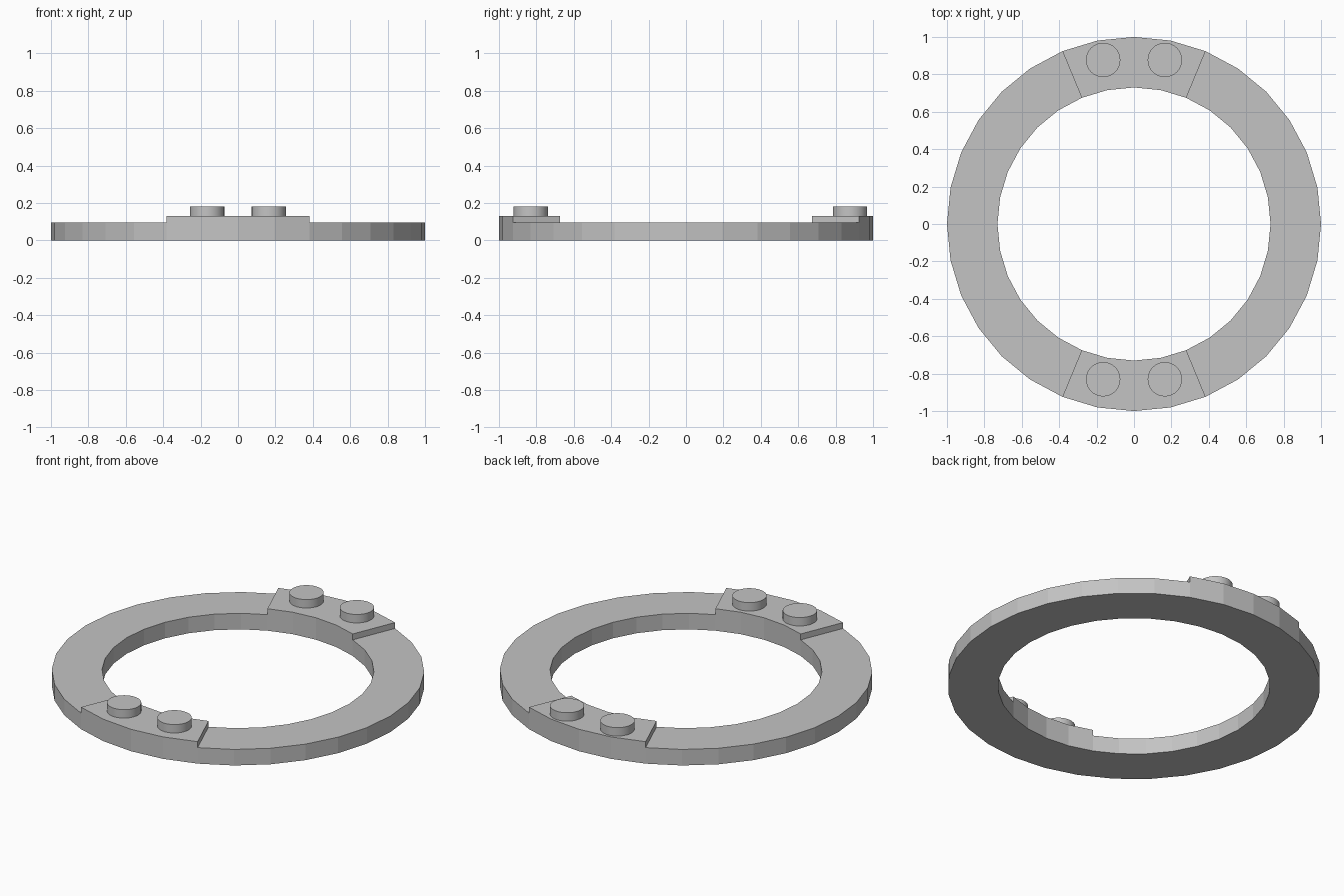
import bpy, bmesh, math
from mathutils import Vector

old = bpy.data.objects.get("Cube")
if old:
    bpy.data.objects.remove(old, do_unlink=True)

SIDES = 32
OUTER, INNER = 1.0, 0.73
RING_TOP, PAD_TOP, STUD_TOP = 0.095, 0.13, 0.18

grey = bpy.data.materials.new("light grey")
grey.use_nodes = True
colour = (0.55, 0.55, 0.55, 1)
grey.diffuse_color = colour
grey.node_tree.nodes["Principled BSDF"].inputs["Base Color"].default_value = colour


def make_object(name, bm):
    bmesh.ops.recalc_face_normals(bm, faces=bm.faces)
    mesh = bpy.data.meshes.new(name)
    bm.to_mesh(mesh)
    bm.free()
    mesh.materials.append(grey)
    obj = bpy.data.objects.new(name, mesh)
    bpy.context.collection.objects.link(obj)
    return obj


def raise_faces(bm, faces, height):
    result = bmesh.ops.extrude_face_region(bm, geom=faces)
    verts = [g for g in result["geom"] if isinstance(g, bmesh.types.BMVert)]
    bmesh.ops.translate(bm, verts=verts, vec=(0, 0, height))


# Faceted ring: a rectangular section swept around z
bm = bmesh.new()
section = [(INNER, 0), (OUTER, 0), (OUTER, RING_TOP), (INNER, RING_TOP)]
loops = []
for i in range(SIDES):
    a = math.tau * i / SIDES
    loops.append([bm.verts.new((r * math.cos(a), r * math.sin(a), z)) for r, z in section])
for i in range(SIDES):
    here, there = loops[i], loops[(i + 1) % SIDES]
    for j in range(4):
        k = (j + 1) % 4
        bm.faces.new((here[j], there[j], there[k], here[k]))
bmesh.ops.recalc_face_normals(bm, faces=bm.faces)

# Raised pads: the four top segments at the front and at the back
for side in (-1, 1):
    pad = []
    for f in bm.faces:
        c = f.calc_center_median()
        if f.normal.z > 0.9 and c.y * side > 0 and abs(c.x) < abs(c.y) * math.tan(math.pi / 8):
            pad.append(f)
    raise_faces(bm, pad, PAD_TOP - RING_TOP)
make_object("ring_with_pads", bm)

# Studs: a pair on each pad
for place, y in (("front", -0.83), ("back", 0.877)):
    for side, x in (("right", -0.165), ("left", 0.165)):
        bm = bmesh.new()
        bmesh.ops.create_cone(bm, cap_ends=True, segments=32, radius1=0.092,
                              radius2=0.092, depth=STUD_TOP - PAD_TOP)
        bmesh.ops.translate(bm, verts=bm.verts, vec=Vector((x, y, (STUD_TOP + PAD_TOP) / 2)))
        stud = make_object(f"{place}_{side}_stud", bm)
        bpy.ops.object.select_all(action="DESELECT")
        stud.select_set(True)
        bpy.context.view_layer.objects.active = stud
        bpy.ops.object.shade_smooth_by_angle(angle=math.radians(30))
